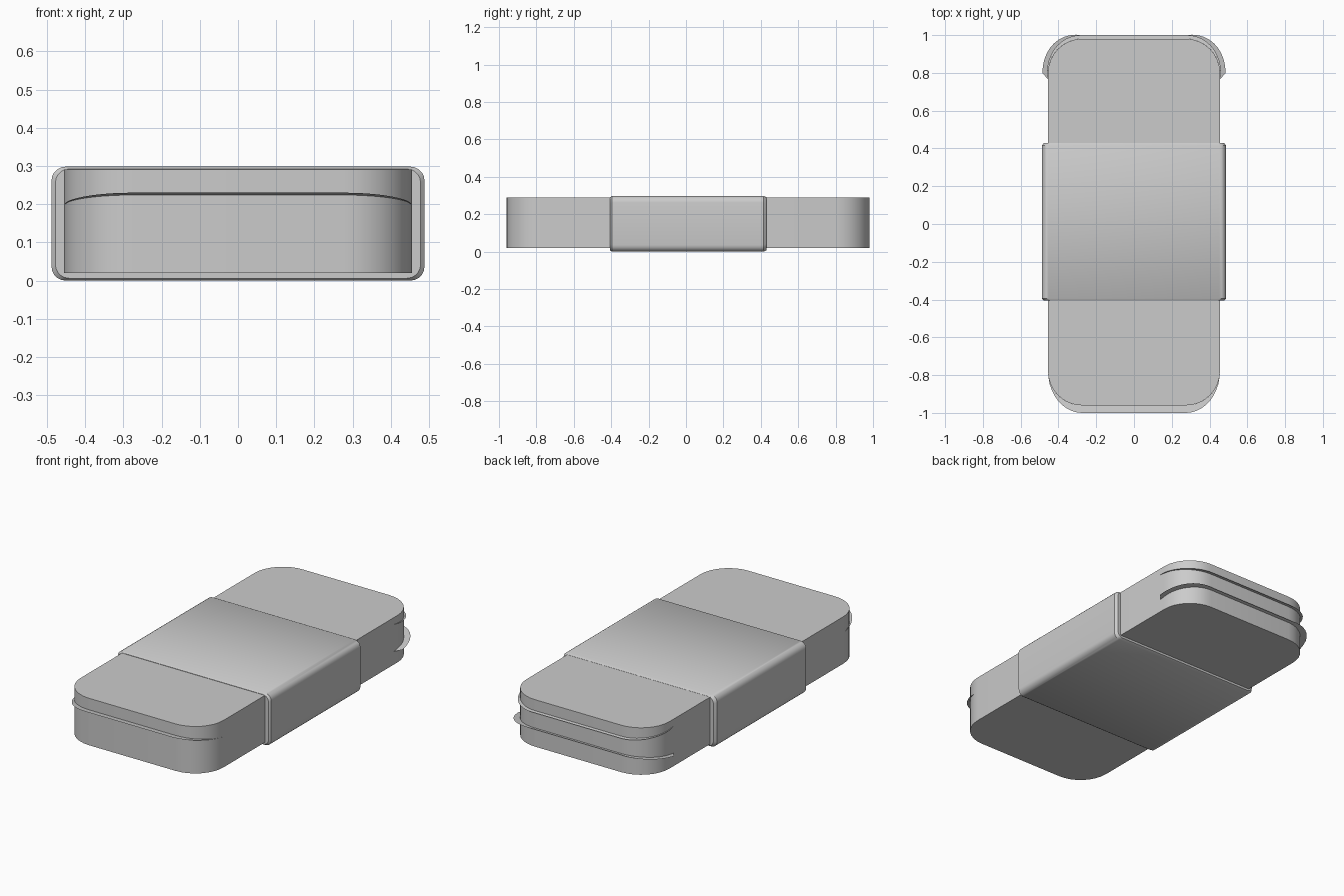
import bpy, bmesh
from math import sin, cos, pi, radians

if "Cube" in bpy.data.objects:
    bpy.data.objects.remove(bpy.data.objects["Cube"])


def finish(name, bm, angle=35):
    bmesh.ops.recalc_face_normals(bm, faces=bm.faces)
    me = bpy.data.meshes.new(name)
    bm.to_mesh(me)
    bm.free()
    ob = bpy.data.objects.new(name, me)
    bpy.context.collection.objects.link(ob)
    bpy.ops.object.select_all(action='DESELECT')
    ob.select_set(True)
    bpy.context.view_layer.objects.active = ob
    bpy.ops.object.shade_smooth_by_angle(angle=radians(angle))
    return ob


def rounded(u0, u1, v0, v1, r, n):
    """Outline of a rounded rectangle, counter-clockwise."""
    pts = []
    for k, (u, v) in enumerate([(u1 - r, v1 - r), (u0 + r, v1 - r),
                                (u0 + r, v0 + r), (u1 - r, v0 + r)]):
        for i in range(n + 1):
            a = pi / 2 * (k + i / n)
            pts.append((u + r * cos(a), v + r * sin(a)))
    return pts


def loft(name, rings):
    """Skin matching rings of points and cap both ends."""
    bm = bmesh.new()
    loops = [[bm.verts.new(p) for p in ring] for ring in rings]
    for a, b in zip(loops, loops[1:]):
        for i in range(len(a)):
            j = (i + 1) % len(a)
            bm.faces.new((a[i], a[j], b[j], b[i]))
    bm.faces.new(loops[0])
    bm.faces.new(loops[-1])
    return finish(name, bm)


# main bar with rounded corners
outline = rounded(-.455, .455, -.96, .98, .18, 8)
loft("bar_body", [[(x, y, z) for x, y in outline] for z in (.02, .29)])

# sleeve around the middle, its ends slightly chamfered
rings = []
for y, d in [(-.405, .01), (-.395, 0), (.415, 0), (.43, .012)]:
    rings.append([(x, y, z) for x, z in
                  rounded(-.488 + d, .488 - d, d * .6, .298 - d * .6, .036, 5)])
loft("middle_sleeve", rings)


def lip(name, side, y_face, root, bulge, z_root, z_tip, n=10):
    """Thin sloping sheet that wraps around one end of the bar."""
    inner, outer = [(.455, root)], [(.455, root)]
    r = .18
    for i in range(n + 1):
        a = pi / 2 * i / n
        x, y = .455 - r + r * cos(a), y_face - r + r * sin(a)
        inner.append((x, y))
        t = sin(a)
        outer.append((x + bulge * cos(a), y + (1 - y_face) * t
                      + bulge * cos(a) * t))
    mirror = lambda p: p + [(-x, y) for x, y in reversed(p)]
    z_at = lambda y: z_root + (z_tip - z_root) * (y - root) / (1 - root)
    bm = bmesh.new()
    rows = [[bm.verts.new((x, side * y, z_at(y))) for x, y in mirror(p)]
            for p in (inner, outer)]
    for i in range(len(rows[0]) - 1):
        bm.faces.new((rows[0][i], rows[0][i + 1], rows[1][i + 1], rows[1][i]))
    bmesh.ops.remove_doubles(bm, verts=bm.verts, dist=1e-5)
    return finish(name, bm)


# thin lips on the two ends
lip("front_lip", -1, .96, .775, 0, .195, .23)
lip("back_lower_lip", 1, .98, .765, .03, .095, .13)
lip("back_upper_lip", 1, .98, .765, .006, .25, .225)
